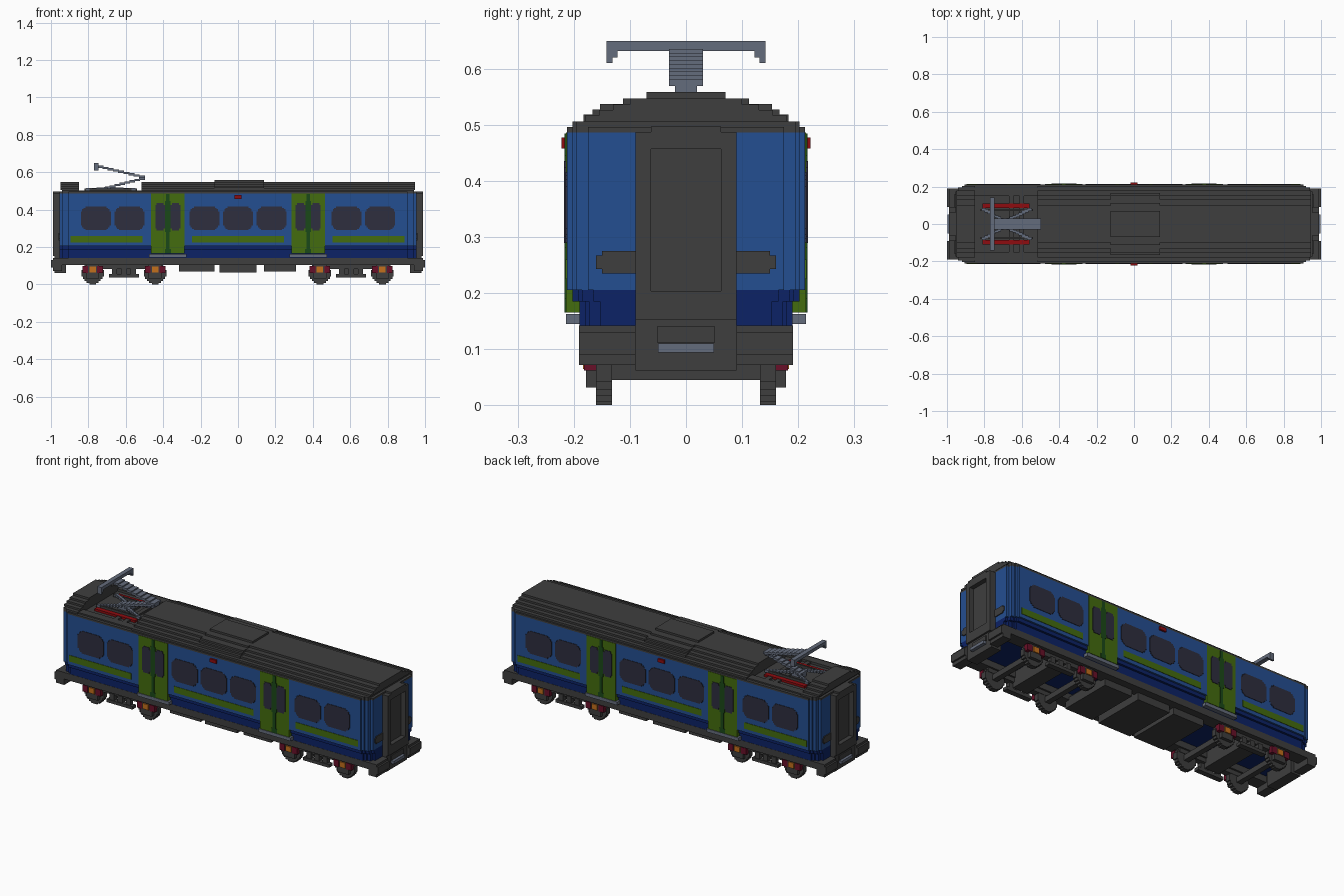
import bpy, bmesh
from mathutils import Vector

cube = bpy.data.objects.get("Cube")
if cube:
    bpy.data.objects.remove(cube, do_unlink=True)


def material(name, rgb):
    lin = [(c / 255 / 12.92) if c < 11 else ((c / 255 + 0.055) / 1.055) ** 2.4 for c in rgb]
    m = bpy.data.materials.new(name)
    m.use_nodes = True
    m.diffuse_color = (*lin, 1)
    m.node_tree.nodes["Principled BSDF"].inputs["Base Color"].default_value = (*lin, 1)
    return m


GREY = material("dark grey", (62, 62, 62))
BLUE = material("body blue", (36, 78, 145))
NAVY = material("navy", (12, 34, 102))
GREEN = material("green", (68, 108, 14))
DEEP = material("dark green", (26, 72, 24))
GLASS = material("window glass", (46, 46, 62))
STEEL = material("light steel", (100, 108, 124))
RED = material("red", (142, 12, 16))
MAROON = material("maroon", (104, 16, 40))
ORANGE = material("orange", (196, 112, 28))


def finish(name, bm, mat):
    bmesh.ops.recalc_face_normals(bm, faces=bm.faces[:])
    me = bpy.data.meshes.new(name)
    bm.to_mesh(me)
    bm.free()
    me.materials.append(mat)
    ob = bpy.data.objects.new(name, me)
    bpy.context.collection.objects.link(ob)
    return ob


def box(name, mat, x, y, z):
    """Box from three (low, high) ranges, in any order."""
    bm = bmesh.new()
    bmesh.ops.create_cube(bm, size=1)
    for v in bm.verts:
        v.co = Vector([(r[0] + r[1]) / 2 + c * abs(r[1] - r[0]) for c, r in zip(v.co, (x, y, z))])
    return finish(name, bm, mat)


def stair_prism(name, mat, steps, centre, depth, axis):
    """Stepped outline, mirrored from one quarter, extruded along z or y."""
    q = []
    for i, (a, b) in enumerate(steps):
        if i:
            q.append((a, steps[i - 1][1]))
        q.append((a, b))
    pts = q + [(-a, b) for a, b in reversed(q)]
    pts += [(-a, -b) for a, b in q] + [(a, -b) for a, b in reversed(q)]
    bm = bmesh.new()
    verts = []
    for a, b in pts:
        a, b = a + centre[0], b + centre[1]
        verts.append(bm.verts.new((a, b, depth[0]) if axis == "z" else (a, depth[0], b)))
    face = bm.faces.new(verts)
    new = bmesh.ops.extrude_face_region(bm, geom=[face])["geom"]
    move = Vector((0, 0, 1) if axis == "z" else (0, 1, 0)) * (depth[1] - depth[0])
    bmesh.ops.translate(bm, vec=move, verts=[v for v in new if isinstance(v, bmesh.types.BMVert)])
    return finish(name, bm, mat)


# Body shell with stepped corners
PLAN = [(.955, .175), (.94, .195), (.92, .202), (.905, .212)]
for name, mat, inset, z in (("lower_skirt", NAVY, .022, (.14, .185)),
                            ("upper_skirt", NAVY, .01, (.185, .205)),
                            ("body_shell", BLUE, 0, (.205, .486))):
    stair_prism(name, mat, [(a, b - inset) for a, b in PLAN], (0, 0), z, "z")

# Roof edge, left open above the pantograph well
WELL = (-.85, -.515)
for x0, x1, w in ((WELL[1], .905, .212), (-.905, WELL[0], .212)):
    box("roof_edge", GREY, (x0, x1), (-w, w), (.486, .496))
    box("roof_shoulder", GREY, (x0, x1), (-.202, .202), (.496, .506))
for s in (-1, 1):
    for x0, x1, w in ((.905, .92, .202), (.92, .94, .195), (.94, .955, .175)):
        box("roof_corner", GREY, (s * x0, s * x1), (-w, w), (.486, .506 if x1 < .95 else .496))
    box("well_rim", GREY, WELL, (s * .15, s * .212), (.486, .496))
    box("well_rim_top", GREY, WELL, (s * .15, s * .195), (.496, .503))
    box("insulator", RED, (-.81, -.56), (s * .085, s * .11), (.488, .502))
box("well_floor", GREY, WELL, (-.15, .15), (.486, .49))
for x in (-.655, -.6):
    box("well_crossbar", GREY, (x - .012, x + .012), (-.15, .15), (.488, .5))

# Stepped roof and raised centre unit
ROOF = [(.506, .516, .18), (.516, .526, .155), (.526, .536, .13), (.536, .547, .1)]
for z0, z1, w in ROOF:
    box("roof_step", GREY, (WELL[1], .945), (-w, w), (z0, z1))
    box("roof_end_step", GREY, (-.95, WELL[0]), (-w, w), (z0, z1))
for z0, z1, w in ((.506, .518, .183), (.518, .527, .167), (.527, .537, .153),
                  (.537, .547, .112), (.547, .558, .07)):
    box("roof_unit", GREY, (-.125, .14), (-w, w), (z0, z1))

# Side windows, stripes, doors and lamps on both sides
WINDOW = [(.08, .038), (.073, .049), (.066, .056), (.056, .063)]
for s in (-1, 1):
    skin = (s * .208, s * .2145)
    for x in (-.76, -.58, -.18, 0, .18, .58, .76):
        stair_prism("side_window", GLASS, WINDOW, (x, .353), skin, "y")
    for x0, x1 in ((-.895, -.51), (-.245, .245), (.505, .89)):
        box("side_stripe", GREEN, (x0, x1), skin, (.225, .26))
    for x in (-.375, .375):
        box("door", GREEN, (x - .09, x + .09), (s * .18, s * .214), (.165, .486))
        trim = (s * .21, s * .2165)
        box("door_seam", DEEP, (x - .009, x + .009), trim, (.165, .484))
        box("door_seam_pillar", DEEP, (x - .015, x + .015), trim, (.28, .445))
        box("door_seam_foot", DEEP, (x - .016, x + .016), trim, (.165, .19))
        for d in (-1, 1):
            stair_prism("door_window", GLASS, [(.026, .062), (.019, .073)],
                        (x + d * .041, .362), (s * .208, s * .217), "y")
        box("door_step", STEEL, (x - .1, x + .1), (s * .18, s * .214), (.145, .163))
    box("side_lamp", RED, (-.02, .02), (s * .21, s * .222), (.458, .477))
    box("side_sill", GREY, (-.94, .94), (s * .12, s * .191), (.105, .142))

# Carriage ends
for s in (-1, 1):
    deep = (s * .95, s * .99)
    for t in (-1, 1):
        box("gangway_post", GREY, deep, (t * .062, t * .09), (.152, .487))
        box("end_panel", GREY, (s * .95, s * .96), (t * .09, t * .15), (.235, .275))
        box("end_panel_tip", GREY, (s * .95, s * .96), (t * .15, t * .16), (.243, .267))
        box("end_beam_corner", GREY, (s * .94, s * 1.0), (t * .09, t * .191), (.09, .13))
        box("end_beam_edge", GREY, (s * .94, s * .99), (t * .09, t * .191), (.072, .142))
    box("gangway_lintel", GREY, deep, (-.062, .062), (.457, .497))
    box("gangway_sill", GREY, deep, (-.062, .062), (.152, .204))
    box("gangway_door", GREY, (s * .95, s * .965), (-.062, .062), (.204, .457))
    box("end_beam", GREY, (s * .92, s * .98), (-.09, .09), (.062, .152))
    box("coupler_housing", GREY, (s * .95, s * .985), (-.052, .052), (.112, .14))
    box("coupler", STEEL, (s * .95, s * .998), (-.05, .05), (.094, .11))

# Underfloor equipment
for x0, x1, z0 in ((-.315, -.125, .068), (-.1, .1, .065), (.14, .31, .068)):
    box("underfloor_box", GREY, (x0, x1), (-.15, .15), (z0, .12))
    box("underfloor_mount", GREY, (x0 + .02, x1 - .02), (-.12, .12), (.12, .142))

# Bogies
WHEEL = [(.06, .018), (.053, .032), (.043, .043), (.032, .053), (.018, .06)]
for bx in (-.61, .605):
    box("bogie_bolster", GREY, (bx - .045, bx + .045), (-.14, .14), (.055, .14))
    for s in (-1, 1):
        box("bogie_top_bar", GREY, (bx - .21, bx + .21), (s * .13, s * .165), (.082, .106))
        box("bogie_low_bar", GREY, (bx - .08, bx + .08), (s * .145, s * .175), (.038, .055))
        for d in (-.05, 0, .05):
            box("bogie_spring", GREY, (bx + d - .014, bx + d + .014), (s * .145, s * .17), (.05, .09))
    for wx in (bx - .167, bx + .167):
        box("axle", GREY, (wx - .015, wx + .015), (-.14, .14), (.045, .075))
        for s in (-1, 1):
            stair_prism("wheel", GREY, WHEEL, (wx, .06), (s * .132, s * .16), "y")
            box("axle_box", GREY, (wx - .035, wx + .035), (s * .155, s * .178), (.032, .105))
            box("axle_cap", ORANGE, (wx - .017, wx + .017), (s * .17, s * .184), (.065, .095))
            for d in (-1, 1):
                box("axle_spring", MAROON, (wx + d * .024, wx + d * .055),
                    (s * .155, s * .182), (.062, .098))


# Pantograph
def stepped_arm(name, a, b, count, half):
    a, b = Vector(a), Vector(b)
    step = (b - a) / count
    for i in range(count):
        p = a + step * (i + .5)
        hx = abs(step.x) / 2 + .002
        box(name, STEEL, (p.x - hx, p.x + hx), (p.y - half, p.y + half), (p.z - .006, p.z + .006))


for s in (-1, 1):
    stepped_arm("base_arm_rear", (-.81, s * .08, .508), (-.70, s * .02, .514), 8, .008)
    stepped_arm("base_arm_front", (-.55, s * .08, .508), (-.68, s * .02, .514), 8, .008)
    box("contact_horn", STEEL, (-.77, -.745), (s * .122, s * .142), (.62, .632))
    box("contact_horn_tip", STEEL, (-.77, -.745), (s * .131, s * .142), (.61, .62))
    box("base_rail", GREY, (-.82, -.54), (s * .07, s * .08), (.498, .512))
box("base_block", STEEL, (-.73, -.65), (-.022, .022), (.49, .518))
stepped_arm("lower_arm", (-.71, 0, .514), (-.5, 0, .568), 8, .02)
stepped_arm("upper_arm", (-.5, 0, .572), (-.75, 0, .632), 9, .03)
box("contact_bar", STEEL, (-.77, -.745), (-.142, .142), (.631, .649))
